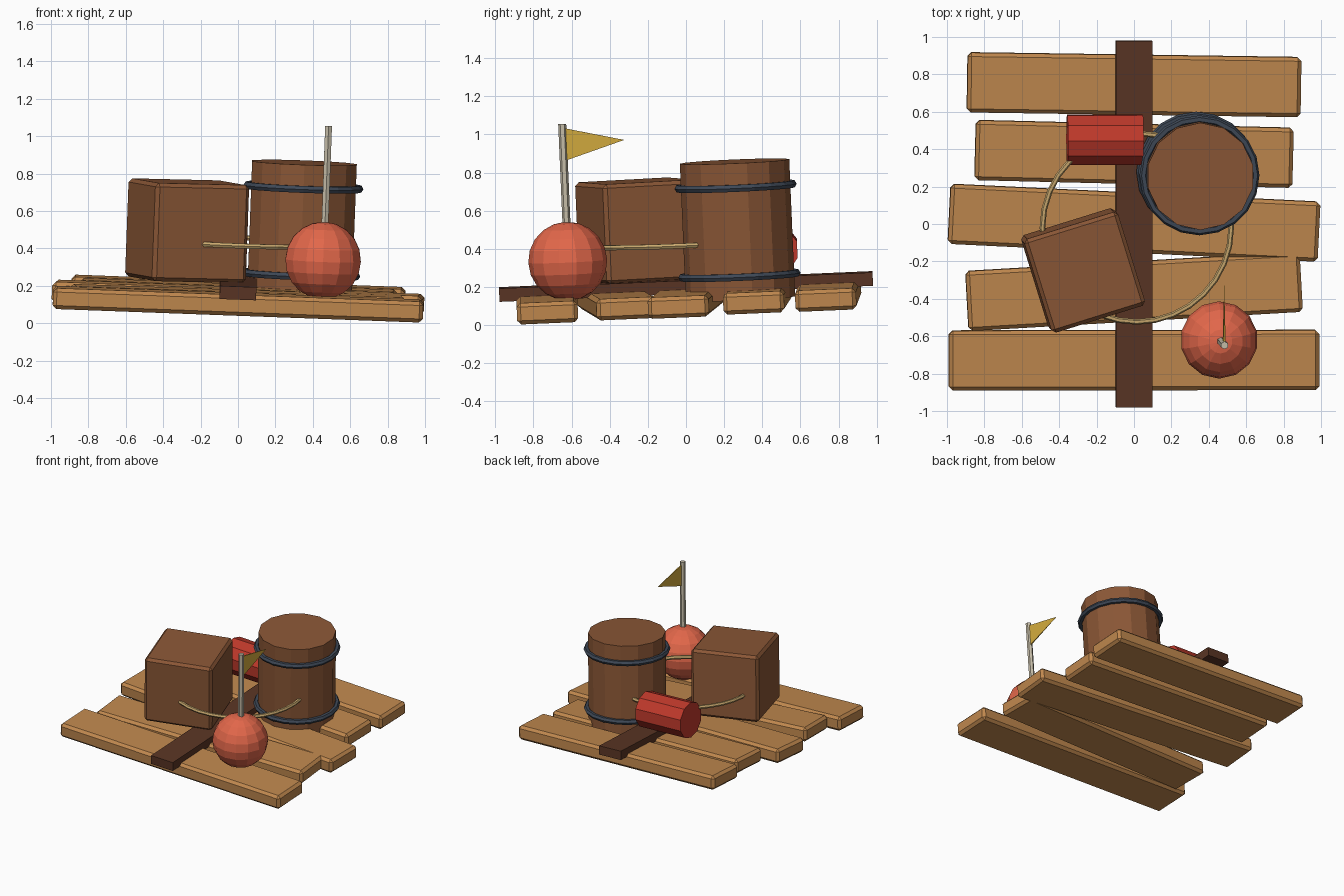
import bpy, bmesh, math
from mathutils import Matrix, Vector

if "Cube" in bpy.data.objects:
    bpy.data.objects.remove(bpy.data.objects["Cube"])

# the whole raft floats at a slight tilt
SLOPE_X, SLOPE_Y = -0.037, 0.043
TILT = Matrix.Rotation(SLOPE_Y, 4, 'X') @ Matrix.Rotation(-SLOPE_X, 4, 'Y')


def material(name, rgb):
    m = bpy.data.materials.new(name)
    lin = [((c / 255 + 0.055) / 1.055) ** 2.4 for c in rgb]
    m.diffuse_color = (*lin, 1)
    m.use_nodes = True
    m.node_tree.nodes["Principled BSDF"].inputs["Base Color"].default_value = m.diffuse_color
    return m


PLANK = material("plank_wood", (192, 136, 78))
BEAM = material("dark_wood", (90, 53, 36))
BROWN = material("cargo_brown", (139, 87, 54))
IRON = material("hoop_iron", (62, 72, 86))
ROPE = material("rope_tan", (200, 168, 110))
RED = material("can_red", (192, 57, 43))
CORAL = material("buoy_coral", (226, 103, 74))
MAST = material("mast_grey", (200, 191, 170))
FLAG = material("flag_yellow", (212, 172, 62))


def place(bm, name, mat, x, y, h, rot=Matrix()):
    """Put a centred mesh at x, y and deck height h, leaning with the raft."""
    mesh = bpy.data.meshes.new(name)
    bm.to_mesh(mesh)
    bm.free()
    ob = bpy.data.objects.new(name, mesh)
    bpy.context.collection.objects.link(ob)
    mesh.materials.append(mat)
    z = h + SLOPE_X * x + SLOPE_Y * y
    ob.matrix_world = Matrix.Translation((x, y, z)) @ TILT @ rot
    return ob


def box(name, mat, x, y, h, size, angle=0, bevel=0):
    bm = bmesh.new()
    bmesh.ops.create_cube(bm, size=1, matrix=Matrix.Diagonal((*size, 1)))
    if bevel:
        bmesh.ops.bevel(bm, geom=bm.edges[:], offset=bevel, segments=1,
                        affect='EDGES', profile=0.5)
    return place(bm, name, mat, x, y, h, Matrix.Rotation(angle, 4, 'Z'))


def cylinder(name, mat, x, y, h, r, depth, sides, rot=Matrix()):
    bm = bmesh.new()
    bmesh.ops.create_cone(bm, cap_ends=True, segments=sides, radius1=r,
                          radius2=r, depth=depth)
    return place(bm, name, mat, x, y, h, rot)


def ring(name, mat, x, y, h, major, minor, n, m):
    bm = bmesh.new()
    grid = []
    for i in range(n):
        a = math.tau * i / n
        row = []
        for j in range(m):
            b = math.tau * j / m
            r = major + minor * math.cos(b)
            row.append(bm.verts.new((r * math.cos(a), r * math.sin(a),
                                     minor * math.sin(b))))
        grid.append(row)
    for i in range(n):
        for j in range(m):
            p, q = grid[i], grid[(i + 1) % n]
            k = (j + 1) % m
            bm.faces.new((p[j], q[j], q[k], p[k]))
    return place(bm, name, mat, x, y, h)


# deck planks: centre y, length, angle
for i, (y, length, ang) in enumerate([(-0.728, 1.98, 0.0), (-0.36, 1.79, 0.056),
                                      (0.007, 1.98, -0.05), (0.375, 1.70, -0.026),
                                      (0.745, 1.785, -0.016)]):
    box(f"deck_plank_{i + 1}", PLANK, 0, y, 0.133, (length, 0.32, 0.112),
        ang, 0.02)

# cross beam under the cargo
box("cross_beam", BEAM, 0, 0, 0.203, (0.195, 1.96, 0.07))

# crate
box("crate", BROWN, -0.272, -0.248, 0.495, (0.525, 0.525, 0.525), 0.30, 0.02)

# barrel and its two hoops
cylinder("barrel", BROWN, 0.342, 0.27, 0.50, 0.287, 0.72, 14)
ring("upper_hoop", IRON, 0.35, 0.26, 0.73, 0.30, 0.021, 20, 6)
ring("lower_hoop", IRON, 0.333, 0.28, 0.262, 0.30, 0.021, 20, 6)

# loop of rope around the cargo
ring("rope_loop", ROPE, 0.015, -0.019, 0.436, 0.505, 0.015, 32, 6)

# fuel can lying on its side, a flat face up
roll = Matrix.Rotation(math.pi / 2, 4, 'Y') @ Matrix.Rotation(math.pi / 10, 4, 'Z')
cylinder("fuel_can", RED, -0.155, 0.45, 0.373, 0.14, 0.405, 10, roll)

# round buoy
bm = bmesh.new()
bmesh.ops.create_uvsphere(bm, u_segments=14, v_segments=10, radius=0.207)
place(bm, "buoy", CORAL, 0.455, -0.62, 0.379)

# mast
cylinder("mast", MAST, 0.474, -0.637, 0.82, 0.021, 0.56, 6)

# pennant, tapering to a point
bm = bmesh.new()
base = [bm.verts.new((sx * 0.005, 0, sz * 0.083))
        for sx, sz in ((-1, -1), (1, -1), (1, 1), (-1, 1))]
tip = bm.verts.new((0, 0.305, 0.01))
bm.faces.new(base)
for i in range(4):
    bm.faces.new((base[(i + 1) % 4], base[i], tip))
bmesh.ops.recalc_face_normals(bm, faces=bm.faces[:])
place(bm, "pennant", FLAG, 0.482, -0.628, 0.993)
